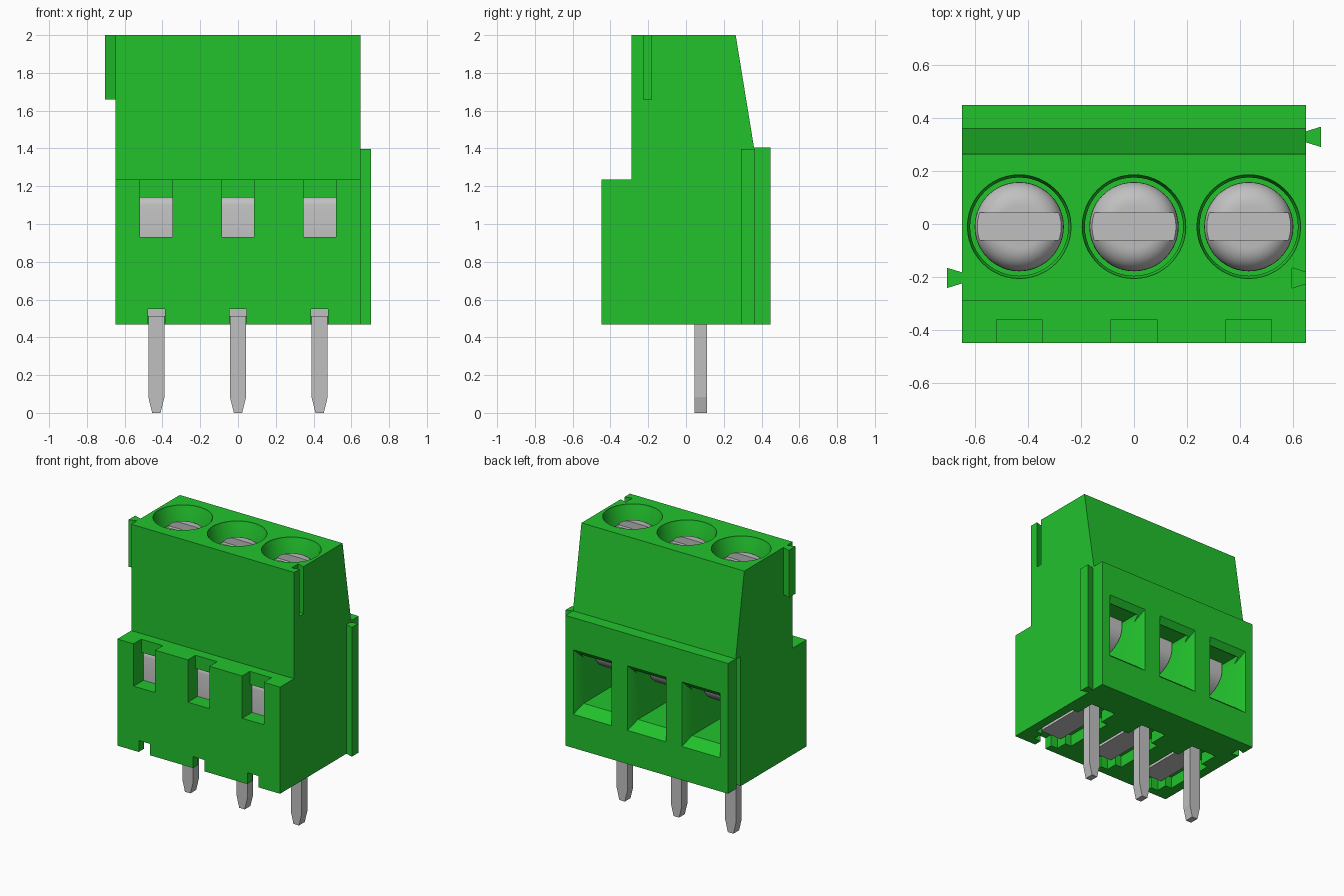
import bpy, bmesh, math

cube = bpy.data.objects.get("Cube")
if cube:
    bpy.data.objects.remove(cube, do_unlink=True)


def material(name, rgb):
    m = bpy.data.materials.new(name)
    m.use_nodes = True
    m.diffuse_color = (*rgb, 1)
    b = next(n for n in m.node_tree.nodes if n.type == 'BSDF_PRINCIPLED')
    b.inputs["Base Color"].default_value = (*rgb, 1)
    b.inputs["Roughness"].default_value = 0.6
    return m


GREEN = material("green plastic", (0.016, 0.54, 0.026))
METAL = material("grey metal", (0.53, 0.53, 0.53))


def finish(name, bm, mat):
    bmesh.ops.recalc_face_normals(bm, faces=bm.faces)
    me = bpy.data.meshes.new(name)
    bm.to_mesh(me)
    bm.free()
    me.materials.append(mat)
    ob = bpy.data.objects.new(name, me)
    bpy.context.collection.objects.link(ob)
    return ob


def loft(name, mat, loops):
    """Closed solid through matching loops of points."""
    bm = bmesh.new()
    rings = [[bm.verts.new(p) for p in loop] for loop in loops]
    for a, b in zip(rings, rings[1:]):
        for i in range(len(a)):
            j = (i + 1) % len(a)
            bm.faces.new((a[i], a[j], b[j], b[i]))
    bm.faces.new(rings[0])
    bm.faces.new(rings[-1])
    return finish(name, bm, mat)


def prism(name, mat, pts, axis, lo, hi):
    """Extrude a 2D outline along one axis."""
    put = {'x': lambda p, t: (t, p[0], p[1]),
           'y': lambda p, t: (p[0], t, p[1]),
           'z': lambda p, t: (p[0], p[1], t)}[axis]
    return loft(name, mat, [[put(p, t) for p in pts] for t in (lo, hi)])


def box(name, mat, x0, x1, y0, y1, z0, z1):
    return prism(name, mat, [(x0, y0), (x1, y0), (x1, y1), (x0, y1)], 'z', z0, z1)


def lathe(name, mat, cx, cy, profile, n=48):
    """Solid of revolution from (radius, z) pairs."""
    return loft(name, mat, [[(cx + r * math.cos(i * math.tau / n),
                              cy + r * math.sin(i * math.tau / n), z)
                             for i in range(n)] for r, z in profile])


def carve(target, cutter):
    mod = target.modifiers.new("cut", 'BOOLEAN')
    mod.operation = 'DIFFERENCE'
    mod.solver = 'EXACT'
    mod.object = cutter
    activate(target)
    bpy.ops.object.modifier_apply(modifier=mod.name)
    bpy.data.objects.remove(cutter, do_unlink=True)


def activate(ob):
    bpy.ops.object.select_all(action='DESELECT')
    ob.select_set(True)
    bpy.context.view_layer.objects.active = ob


def smooth(ob):
    activate(ob)
    bpy.ops.object.shade_smooth_by_angle(angle=math.radians(35))


def dovetail(x, y, reach, overlap=0.0):
    """Dovetail outline, narrow at x and wide at x + reach."""
    s = math.copysign(overlap, reach)
    return [(x - s, y - 0.021), (x, y - 0.021), (x + reach, y - 0.038),
            (x + reach, y + 0.038), (x, y + 0.021), (x - s, y + 0.021)]


W, BASE, TOP = 0.648, 0.468, 2.0
CENTRES = (-0.432, 0.0, 0.432)
SCREW_Y = -0.01

# Stepped housing with a sloping upper back
housing = prism("housing", GREEN,
                [(-0.447, BASE), (0.447, BASE), (0.447, 1.405), (0.36, 1.405),
                 (0.263, TOP), (-0.288, TOP), (-0.288, 1.235), (-0.447, 1.235)],
                'x', -W, W)

for cx in CENTRES:
    # Screw shaft with a narrow chamfer at its mouth
    carve(housing, lathe("cutter", GREEN, cx, SCREW_Y,
                         [(0.185, 1.6), (0.185, 1.975), (0.195, 1.99), (0.195, 2.1)]))
    # Wire chamber and its flared mouth at the back
    carve(housing, box("cutter", GREEN, cx - 0.12, cx + 0.12, -0.335, 0.41, 0.77, 1.15))
    flare = []
    for y, hw, z0, z1 in ((0.375, 0.12, 0.77, 1.10), (0.447, 0.152, 0.71, 1.175),
                          (0.5, 0.152, 0.71, 1.175)):
        flare.append([(cx - hw, y, z0), (cx + hw, y, z0), (cx + hw, y, z1), (cx - hw, y, z1)])
    carve(housing, loft("cutter", GREEN, flare))
    # Front test notch, open upward, with a window into the chamber
    carve(housing, box("cutter", GREEN, cx - 0.086, cx + 0.086, -0.5, -0.36, 0.93, 1.3))
    carve(housing, box("cutter", GREEN, cx - 0.086, cx + 0.086, -0.4, -0.3, 0.93, 1.14))
    # Stepped recess in the underside and its small front notch
    cross = [(-0.045, -0.5), (0.045, -0.5), (0.045, -0.39), (0.10, -0.39),
             (0.10, -0.31), (0.15, -0.31), (0.15, 0.06), (0.10, 0.06),
             (0.10, 0.20), (-0.10, 0.20), (-0.10, 0.06), (-0.15, 0.06),
             (-0.15, -0.31), (-0.10, -0.31), (-0.10, -0.39), (-0.045, -0.39)]
    carve(housing, prism("cutter", GREEN, [(cx + x, y) for x, y in cross], 'z', 0.4, 0.55))

# Dovetail grooves that accept the neighbouring block
carve(housing, prism("cutter", GREEN, dovetail(W, -0.203, -0.053, 0.05), 'z', 1.66, 2.1))
carve(housing, prism("cutter", GREEN, dovetail(-W, 0.328, 0.053, 0.05), 'z', 0.4, 1.4))
smooth(housing)

# Dovetail ribs
prism("right_rib", GREEN, dovetail(-W, -0.203, -0.055), 'z', 1.66, TOP)
prism("left_rib", GREEN, dovetail(W, 0.328, 0.055), 'z', BASE, 1.398)

for side, cx in zip(("right", "middle", "left"), CENTRES):
    # Slotted screw with a rounded rim
    rim = [(0.08 + 0.088 * math.cos(a), 1.84 + 0.088 * math.sin(a))
           for a in (math.radians(11.25 * i) for i in range(9))]
    screw = lathe(side + "_screw", METAL, cx, SCREW_Y, [(0.168, 1.598)] + rim)
    carve(screw, box("cutter", METAL, cx - 0.3, cx + 0.3,
                     SCREW_Y - 0.053, SCREW_Y + 0.053, 1.88, 2.0))
    smooth(screw)

    # Clamp jaw with rounded front top and curved underside
    under = [(0.27 * math.sin(a), 1.08 - 0.15 * math.cos(a))
             for a in (math.radians(15 * i) for i in range(7))]
    jaw = prism(side + "_clamp_jaw", METAL,
                [(-0.332, 0.925)] + [(y, max(z, 0.925)) for y, z in under] +
                [(0.27, 1.145), (-0.29, 1.145), (-0.312, 1.139),
                 (-0.326, 1.125), (-0.332, 1.10)],
                'x', cx - 0.1, cx + 0.1)
    smooth(jaw)

    # Solder pin with a tapered tip, joined to a flat contact strip
    prism(side + "_pin", METAL,
          [(cx - 0.022, 0), (cx + 0.022, 0), (cx + 0.043, 0.085),
           (cx + 0.043, 0.55), (cx - 0.043, 0.55), (cx - 0.043, 0.085)],
          'y', 0.045, 0.11)
    box(side + "_contact_strip", METAL, cx - 0.085, cx + 0.085, -0.34, 0.05, 0.51, 0.552)
